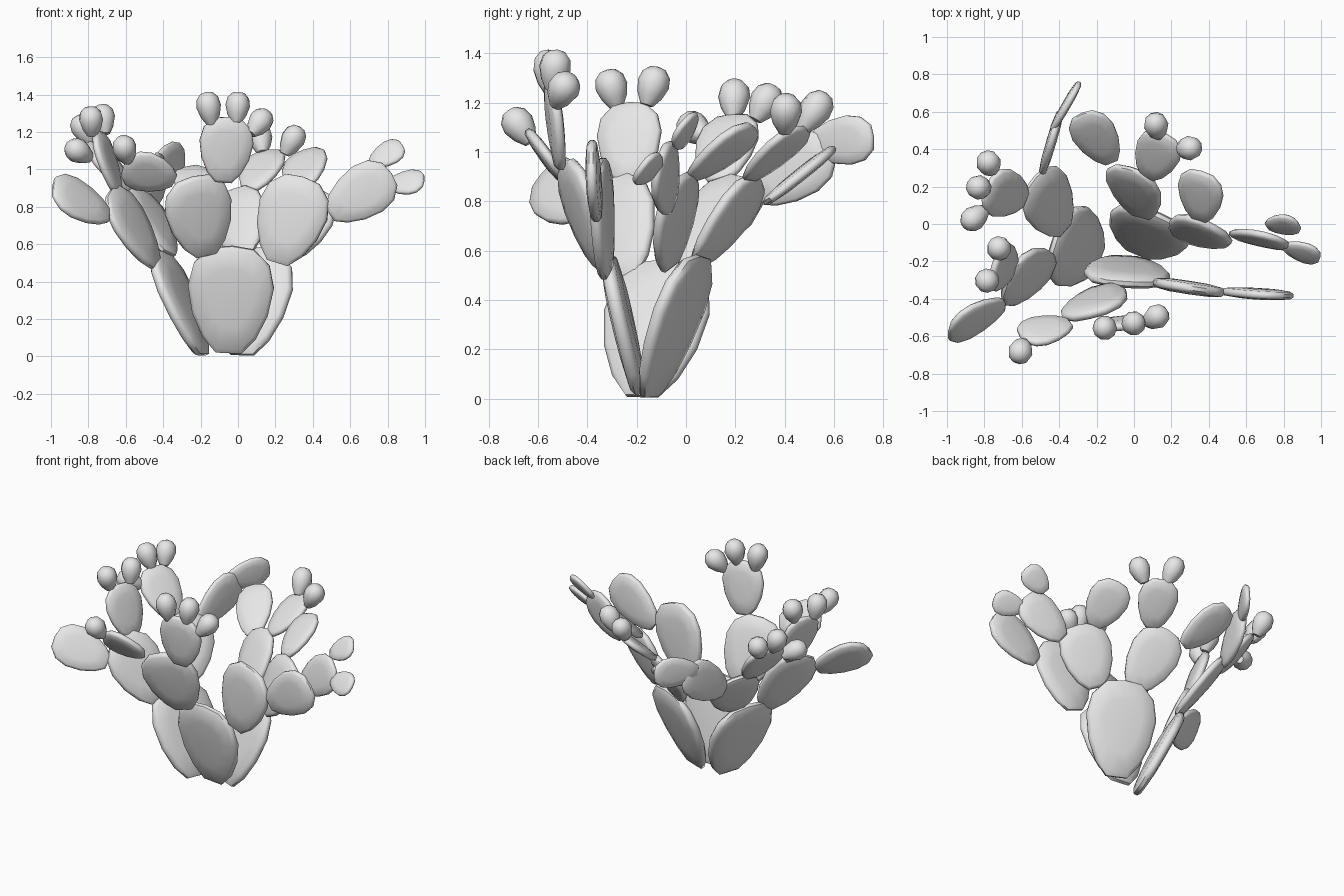
import bpy, bmesh, math
from mathutils import Vector, Matrix

if "Cube" in bpy.data.objects:
    bpy.data.objects.remove(bpy.data.objects["Cube"])

mat = bpy.data.materials.new("plain_grey")
mat.diffuse_color = (0.8, 0.8, 0.8, 1)
mat.use_nodes = True
mat.node_tree.nodes["Principled BSDF"].inputs["Base Color"].default_value = mat.diffuse_color

# right half of the pad outline: (half width, position along length), base to tip
HALF = [(0.30, 0.0), (0.62, 0.14), (0.88, 0.36), (1.0, 0.62), (0.88, 0.83), (0.50, 0.975)]
OUTLINE = HALF + [(0.0, 1.0)] + [(-w, t) for w, t in reversed(HALF)]


def finish(bm, name):
    bmesh.ops.recalc_face_normals(bm, faces=bm.faces)
    me = bpy.data.meshes.new(name)
    bm.to_mesh(me)
    bm.free()
    for p in me.polygons:
        p.use_smooth = True
    me.set_sharp_from_angle(angle=math.radians(50))
    me.materials.append(mat)
    ob = bpy.data.objects.new(name, me)
    bpy.context.collection.objects.link(ob)


def bridge(bm, a, b):
    n = len(a)
    for i in range(n):
        bm.faces.new((a[i], a[(i + 1) % n], b[(i + 1) % n], b[i]))


def pad(name, base, tip, across, width):
    """Flat egg-shaped pad from base to tip, widening along 'across'."""
    base, tip = Vector(base), Vector(tip)
    axis = tip - base
    u = Vector(across)
    u = (u - axis * (u.dot(axis) / axis.length_squared)).normalized()
    n = axis.normalized().cross(u)
    h = (0.015 + 0.14 * width) / 2
    bm = bmesh.new()

    def ring(scale, off):
        out = []
        for w, t in OUTLINE:
            t = 0.55 + (t - 0.55) * scale
            out.append(bm.verts.new(base + axis * t + u * (w * scale * width / 2) + n * off))
        return out

    rings = [ring(0.55, -h), ring(0.92, -0.72 * h), ring(1.0, -0.3 * h),
             ring(1.0, 0.3 * h), ring(0.92, 0.72 * h), ring(0.55, h)]
    for a, b in zip(rings, rings[1:]):
        bridge(bm, a, b)
    for r, s in ((rings[0], -1), (rings[-1], 1)):
        c = bm.verts.new(base + axis * 0.55 + n * (1.06 * h * s))
        for i in range(len(r)):
            bm.faces.new((r[i], r[(i + 1) % len(r)], c))
    finish(bm, name)


def bud(name, base, tip, radius=0.066):
    """Small round fruit, narrow at its base."""
    base, tip = Vector(base), Vector(tip)
    axis = tip - base
    rot = axis.to_track_quat('Z', 'Y').to_matrix()
    bm = bmesh.new()
    rings = []
    for r, t in ((0.4, 0.0), (0.78, 0.25), (1.0, 0.55), (0.88, 0.8), (0.5, 0.96)):
        rings.append([bm.verts.new(base + axis * t + rot @ Vector(
            (math.cos(k * math.pi / 5) * r * radius, math.sin(k * math.pi / 5) * r * radius, 0)))
            for k in range(10)])
    for a, b in zip(rings, rings[1:]):
        bridge(bm, a, b)
    bm.faces.new(rings[0])
    c = bm.verts.new(tip)
    for i in range(10):
        bm.faces.new((rings[-1][i], rings[-1][(i + 1) % 10], c))
    finish(bm, name)


# three ground pads
pad("base_pad_left", (-.19, -.18, .01), (-.42, -.08, .56), (.34, .94, 0), .45)
pad("base_pad_front", (-.05, -.19, .02), (-.03, -.32, .59), (1, -.06, 0), .46)
pad("base_pad_back", (.02, -.15, .01), (.12, .05, .58), (.92, -.38, 0), .45)

# second tier
pad("mid_pad_left_front", (-.44, -.24, .49), (-.68, -.31, .89), (.35, .85, .35), .35)
pad("mid_pad_left_back", (-.37, -.03, .55), (-.53, .25, .89), (.55, .75, -.2), .33)
pad("mid_pad_front_left", (-.17, -.34, .54), (-.24, -.49, .96), (1, .25, .2), .37)
pad("mid_pad_front_right", (.21, -.325, .50), (.35, -.35, .96), (.9, -.13, -.3), .38)
pad("mid_pad_back_left", (.04, .04, .55), (-.03, .30, .89), (.93, -.3, .3), .32)
pad("mid_pad_back_right", (.25, -.07, .53), (.43, -.02, .90), (.25, -.16, -.17), .34)

# third tier
pad("upper_pad_far_left", (-.69, -.43, .75), (-.99, -.58, .91), (.15, .65, .7), .27)
pad("upper_pad_left", (-.64, -.23, .87), (-.75, -.23, 1.2), (.3, .95, 0), .27)
pad("upper_pad_left_back", (-.58, .13, .88), (-.79, .19, 1.15), (.35, .9, .1), .27)
pad("upper_pad_rear_edge", (-.49, .28, .82), (-.40, .58, 1.03), (-.15, -.55, .8), .26)
pad("upper_pad_front_left", (-.34, -.53, .94), (-.61, -.60, 1.02), (.3, -.55, .8), .25)
pad("upper_pad_front_top", (-.08, -.51, .93), (-.05, -.55, 1.28), (1, .1, .05), .29)
pad("upper_pad_right", (.49, -.36, .76), (.82, -.385, .98), (-.6, 0, .78), .29)
pad("upper_pad_right_back", (.53, -.06, .78), (.81, -.10, .99), (-.55, .3, .75), .26)
pad("upper_pad_back_right", (.35, .02, .90), (.36, .28, 1.10), (.9, -.25, .3), .26)
pad("upper_pad_back_left", (-.12, .33, .80), (-.28, .59, 1.01), (.8, .3, .2), .24)
pad("upper_pad_back", (.07, .25, .89), (.17, .48, 1.1), (.85, -.4, .1), .25)

# young pads
pad("young_pad_rear", (-.44, .50, 1.03), (-.29, .76, 1.06), (0, -.1, 1), .20)
pad("young_pad_right_upper", (.71, -.01, 1.03), (.88, 0, 1.13), (-.3, .6, .7), .16)
pad("young_pad_right_lower", (.80, -.12, .92), (.995, -.18, .94), (0, .6, .75), .16)

# fruit buds
BUDS = [((-.71, -.16, 1.19), (-.73, -.11, 1.345)), ((-.78, -.28, 1.18), (-.79, -.32, 1.335)),
        ((-.76, .28, 1.13), (-.79, .36, 1.27)), ((-.79, .19, 1.14), (-.86, .2, 1.29)),
        ((-.79, .08, 1.06), (-.91, -.01, 1.13)), ((-.59, -.63, 1.04), (-.62, -.72, 1.17)),
        ((-.14, -.55, 1.24), (-.17, -.56, 1.415)), ((-.01, -.545, 1.25), (.005, -.52, 1.415)),
        ((.07, -.53, 1.19), (.16, -.47, 1.31)), ((.13, .47, 1.09), (.11, .57, 1.24)),
        ((.25, .40, 1.08), (.33, .41, 1.23))]
for i, (b, t) in enumerate(BUDS):
    bud(f"bud_{i + 1}", b, t)
